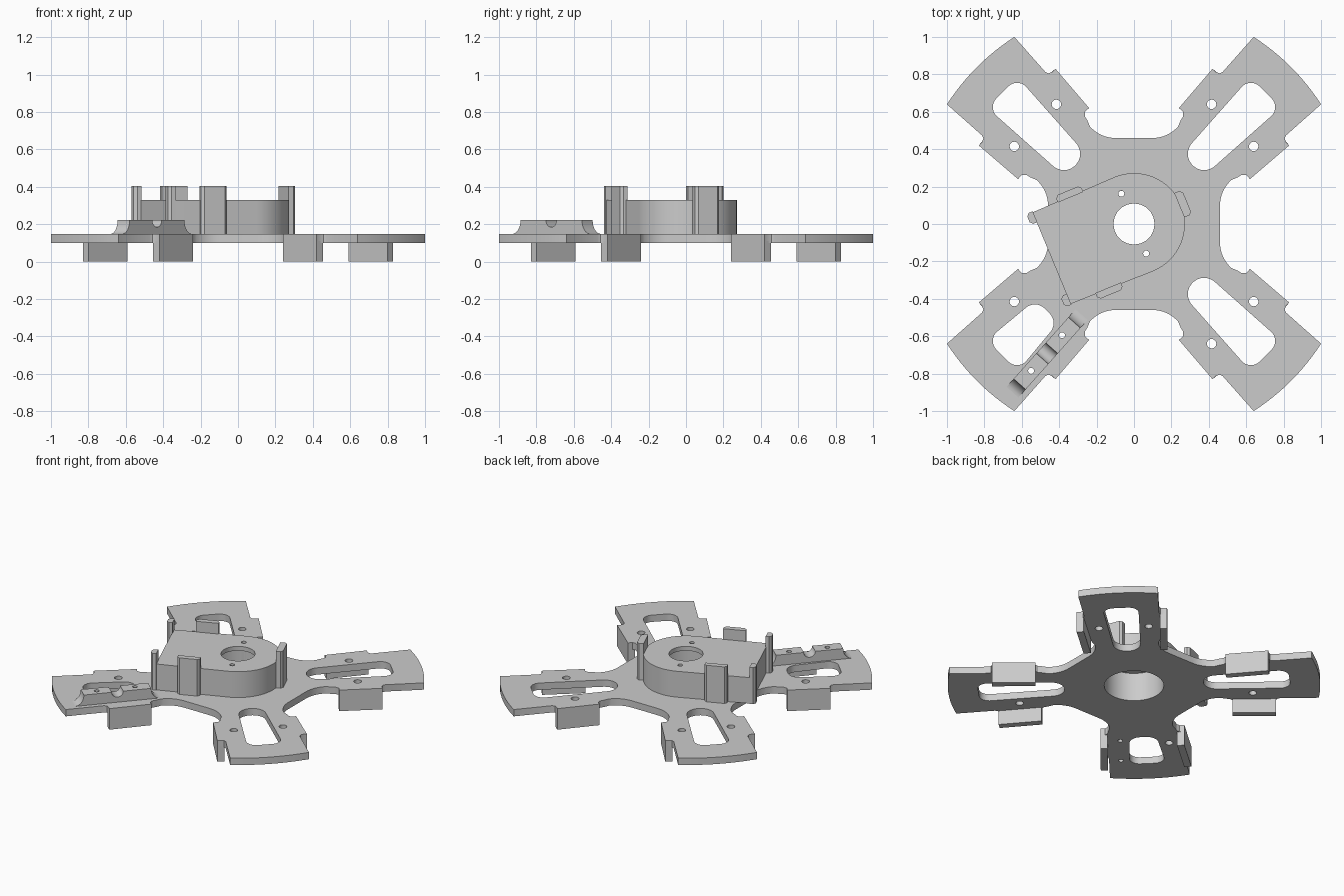
import bpy
import bmesh
import math
from math import sin, cos, pi, radians
from mathutils import Matrix

cube = bpy.data.objects.get("Cube")
if cube:
    bpy.data.objects.remove(cube, do_unlink=True)

grey = bpy.data.materials.new("light_grey")
grey.use_nodes = True
GREY = (0.6, 0.6, 0.6, 1)
grey.diffuse_color = GREY
grey.node_tree.nodes["Principled BSDF"].inputs["Base Color"].default_value = GREY


def arc(cx, cy, r, start, end, n):
    """Points on an arc, angles in degrees."""
    angles = [radians(start + (end - start) * i / n) for i in range(n + 1)]
    return [(cx + r * cos(a), cy + r * sin(a)) for a in angles]


def circle(cx, cy, r, n=32):
    return arc(cx, cy, r, 0, 360, n)[:-1]


def hull(points):
    """Convex outline around the points, counter-clockwise."""
    def half(pts):
        out = []
        for p in pts:
            while len(out) > 1 and ((out[-1][0] - out[-2][0]) * (p[1] - out[-2][1])
                                    - (out[-1][1] - out[-2][1]) * (p[0] - out[-2][0])) <= 1e-9:
                out.pop()
            out.append(p)
        return out[:-1]
    pts = sorted(set(points))
    return half(pts) + half(pts[::-1])


def prism(name, outline, z0, z1, matrix=None):
    """Extrude an outline from z0 to z1, then place it."""
    bm = bmesh.new()
    base = bm.faces.new([bm.verts.new((x, y, z0)) for x, y in outline])
    top = bmesh.ops.extrude_face_region(bm, geom=[base])["geom"]
    verts = [v for v in top if isinstance(v, bmesh.types.BMVert)]
    bmesh.ops.translate(bm, vec=(0, 0, z1 - z0), verts=verts)
    if matrix:
        bm.transform(matrix)
    bmesh.ops.recalc_face_normals(bm, faces=bm.faces)
    mesh = bpy.data.meshes.new(name)
    bm.to_mesh(mesh)
    bm.free()
    mesh.materials.append(grey)
    obj = bpy.data.objects.new(name, mesh)
    bpy.context.collection.objects.link(obj)
    return obj


def cut(obj, cutters):
    """Subtract the cutters, bake the result and remove them."""
    for c in cutters:
        c.hide_render = True
        mod = obj.modifiers.new("cut", "BOOLEAN")
        mod.operation = "DIFFERENCE"
        mod.solver = "EXACT"
        mod.object = c
    graph = bpy.context.evaluated_depsgraph_get()
    obj.data = bpy.data.meshes.new_from_object(obj.evaluated_get(graph))
    obj.modifiers.clear()
    for c in cutters:
        bpy.data.objects.remove(c, do_unlink=True)


def smooth(obj):
    bpy.ops.object.select_all(action="DESELECT")
    obj.select_set(True)
    bpy.context.view_layer.objects.active = obj
    bpy.ops.object.shade_smooth_by_angle(angle=radians(25))


def drill(x, y, r):
    return prism("drill", circle(x, y, r, 20), -0.1, 0.6)


def turn(p, k):
    """Quarter turn a point k times."""
    for _ in range(k):
        p = (-p[1], p[0])
    return p


BASE, DECK, LID = 0.10, 0.148, 0.33

# Cross-shaped base plate, one arm mirrored over its diagonal and turned
half_arm = arc(0.10, 0.64, 0.18, -90, -41, 8) + [
    (0.25, 0.555), (0.263, 0.576), (0.263, 0.6), (0.24, 0.62), (0.42, 0.83),
    (0.437, 0.814), (0.456, 0.805), (0.474, 0.813)]
half_arm += arc(0, 0, 1.187, 57.4, 45, 6)
arm = half_arm + [(y, x) for x, y in half_arm[-2::-1]]
outline = [turn(p, k) for k in range(4) for p in arm[::-1]]
plate = prism("base_plate", outline, BASE, DECK)

# Slots, screw holes and the centre bore
cutters = [prism("bore", circle(0, 0, 0.19, 48), 0, 0.3)]
outer = circle(0.625, 0.69, 0.065) + circle(0.69, 0.625, 0.065)
long_slot = hull(outer + circle(0.375, 0.375, 0.087))
short_slot = hull(outer + circle(0.505, 0.53, 0.075) + circle(0.53, 0.505, 0.075))
for k in range(4):
    slot = short_slot if k == 2 else long_slot
    cutters.append(prism("slot", [turn(p, k) for p in slot], 0, 0.3))
    for p in ((0.415, 0.64), (0.64, 0.415)):
        x, y = turn(p, k)
        if (k, p[0]) != (2, 0.64) or x < y:
            if not (k == 2 and x > y):
                cutters.append(drill(x, y, 0.025))
block_holes = ((-0.385, -0.595), (-0.55, -0.785))
cutters += [drill(x, y, 0.016) for x, y in block_holes]
cut(plate, cutters)
smooth(plate)

# Hanging tabs along both sides of every arm
tab = [(0.24, 0.62), (0.42, 0.83), (0.455, 0.80), (0.275, 0.59)]
for k in range(4):
    for side, pts in (("a", tab), ("b", [(y, x) for x, y in tab])):
        prism(f"tab_{k + 1}{side}", [turn(p, k) for p in pts], 0, BASE + 0.01)

# Central housing: round nose with a flat tail
spin = Matrix.Rotation(radians(22.5), 4, "Z")
body = hull(circle(0, 0, 0.272, 64) + [(-0.477, 0.265), (-0.477, -0.265)])
housing = prism("housing", body, DECK, LID, spin)
cut(housing, [prism("bore", circle(0, 0, 0.19, 48), 0, 0.3),
              drill(0, 0, 0.11), drill(-0.068, 0.162, 0.016), drill(0.065, -0.158, 0.016)])
smooth(housing)


# Clip posts around the housing, outer corners chamfered
def post(name, x0, x1, y0, y1, axis, sign):
    c = 0.015
    if axis == "x":
        pts = [(x0, y0), (x1 - c, y0), (x1, y0 + c), (x1, y1 - c), (x1 - c, y1), (x0, y1)]
        pts = [(x * sign, y) for x, y in pts]
    else:
        pts = [(x0, y0), (x1, y0), (x1, y1 - c), (x1 - c, y1), (x0 + c, y1), (x0, y1 - c)]
        pts = [(x, y * sign) for x, y in pts]
    return prism(name, pts, DECK, 0.405, spin)


post("nose_post", 0.262, 0.307, -0.07, 0.07, "x", 1)
for s, word in ((1, "left"), (-1, "right")):
    post(f"side_post_{word}", -0.332, -0.185, 0.262, 0.3, "y", s)
    lo, hi = sorted((0.207 * s, 0.27 * s))
    post(f"tail_post_{word}", 0.474, 0.512, lo, hi, "x", -1)

# Clamp block on one arm: flared ends and a round groove across the top
TOP = 0.222
flare = arc(0.278, TOP, 0.058, 270, 180, 8)
flare = [(x, DECK + (z - TOP + 0.058) * (TOP - DECK) / 0.058) for x, z in flare]
groove = arc(0, TOP, 0.038, 0, -180, 12)
profile = flare + groove + [(-x, z) for x, z in flare[::-1]]
place = (Matrix.Translation((-0.465, -0.692, 0)) @ Matrix.Rotation(radians(48.3), 4, "Z")
         @ Matrix.Rotation(pi / 2, 4, "X"))
block = prism("clamp_block", profile, -0.043, 0.043, place)
cut(block, [drill(x, y, 0.016) for x, y in block_holes])
smooth(block)
